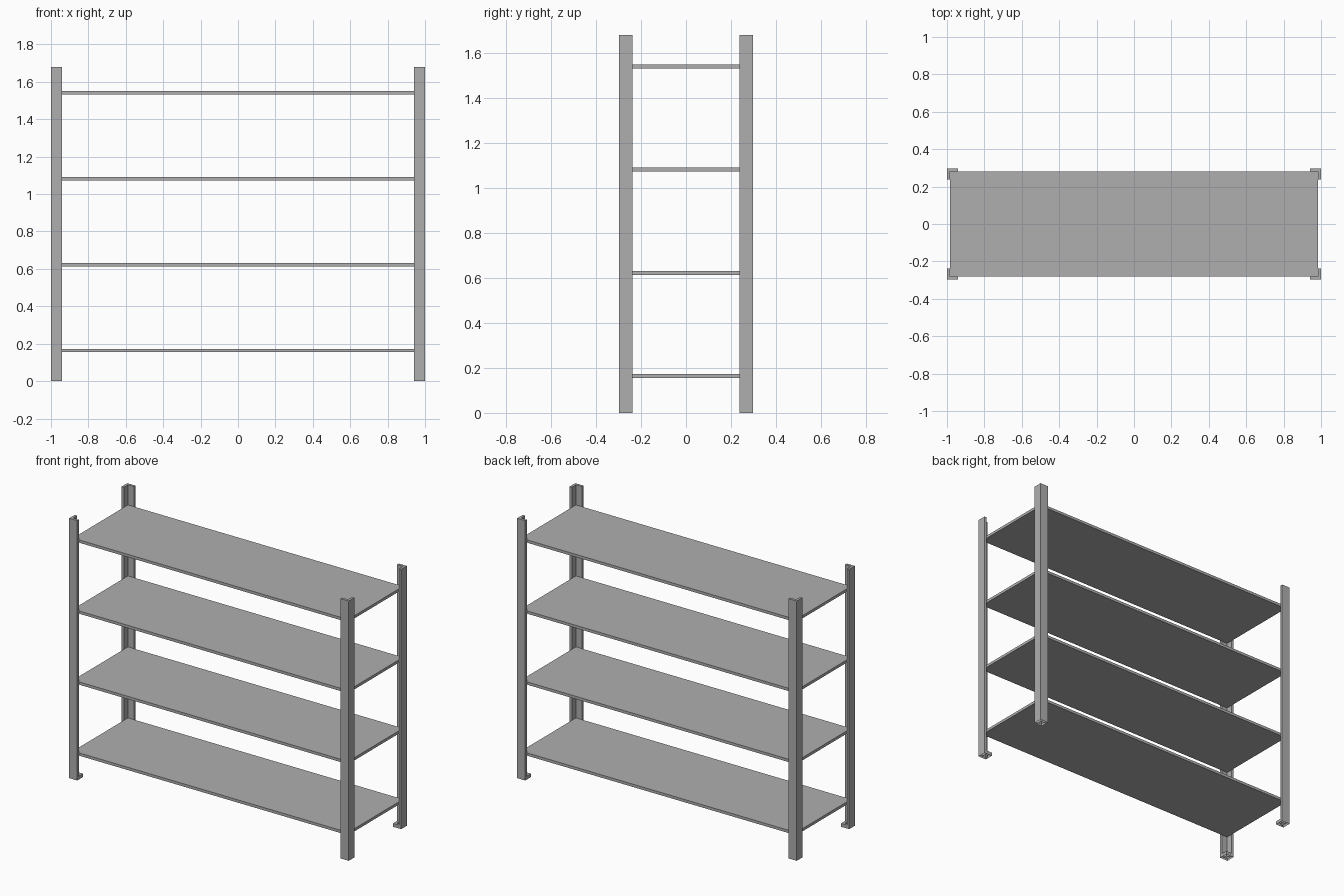
import bpy, bmesh

if "Cube" in bpy.data.objects:
    bpy.data.objects.remove(bpy.data.objects["Cube"])

HX, HY, H = 1.0, 0.297, 1.68     # half width, half depth, post height
W, T = 0.058, 0.016              # angle flange width and steel thickness
SHELF_T = 0.018
FOOT_H = 0.022

steel = bpy.data.materials.new("grey_steel")
steel.diffuse_color = (0.43, 0.43, 0.43, 1)
steel.use_nodes = True
steel.node_tree.nodes["Principled BSDF"].inputs["Base Color"].default_value = steel.diffuse_color


def extrude_profile(name, points, z0, z1, open_bottom=False):
    bm = bmesh.new()
    face = bm.faces.new([bm.verts.new((x, y, z0)) for x, y in points])
    out = bmesh.ops.extrude_face_region(bm, geom=[face])
    verts = [g for g in out["geom"] if isinstance(g, bmesh.types.BMVert)]
    bmesh.ops.translate(bm, verts=verts, vec=(0, 0, z1 - z0))
    bmesh.ops.recalc_face_normals(bm, faces=bm.faces)
    if open_bottom:
        low = [f for f in bm.faces if all(v.co.z < z0 + 1e-5 for v in f.verts)]
        bmesh.ops.delete(bm, geom=low, context="FACES_ONLY")
    mesh = bpy.data.meshes.new(name)
    bm.to_mesh(mesh)
    bm.free()
    mesh.materials.append(steel)
    obj = bpy.data.objects.new(name, mesh)
    bpy.context.collection.objects.link(obj)
    return obj


# L profile measured inward from the outer corner
post = [(0, 0), (W, 0), (W, T), (T, T), (T, W), (0, W)]
# matching inner L that closes the foot into a small square ring
foot = [(W, T), (W, W), (T, W), (T, W - T), (W - T, W - T), (W - T, T)]

for sx, side in ((-1, "left"), (1, "right")):
    for sy, end in ((-1, "front"), (1, "back")):
        def place(profile):
            return [(sx * (HX - x), sy * (HY - y)) for x, y in profile]
        extrude_profile(f"{end}_{side}_post", place(post), 0, H, True)
        extrude_profile(f"{end}_{side}_foot", place(foot), 0, FOOT_H, True)

# Shelf boards sit inside the angle posts
sx, sy = HX - T, HY - T
board = [(-sx, -sy), (sx, -sy), (sx, sy), (-sx, sy)]
for i in range(4):
    z = 0.164 + i * 0.459
    extrude_profile(f"shelf_{i + 1}", board, z - SHELF_T / 2, z + SHELF_T / 2)
